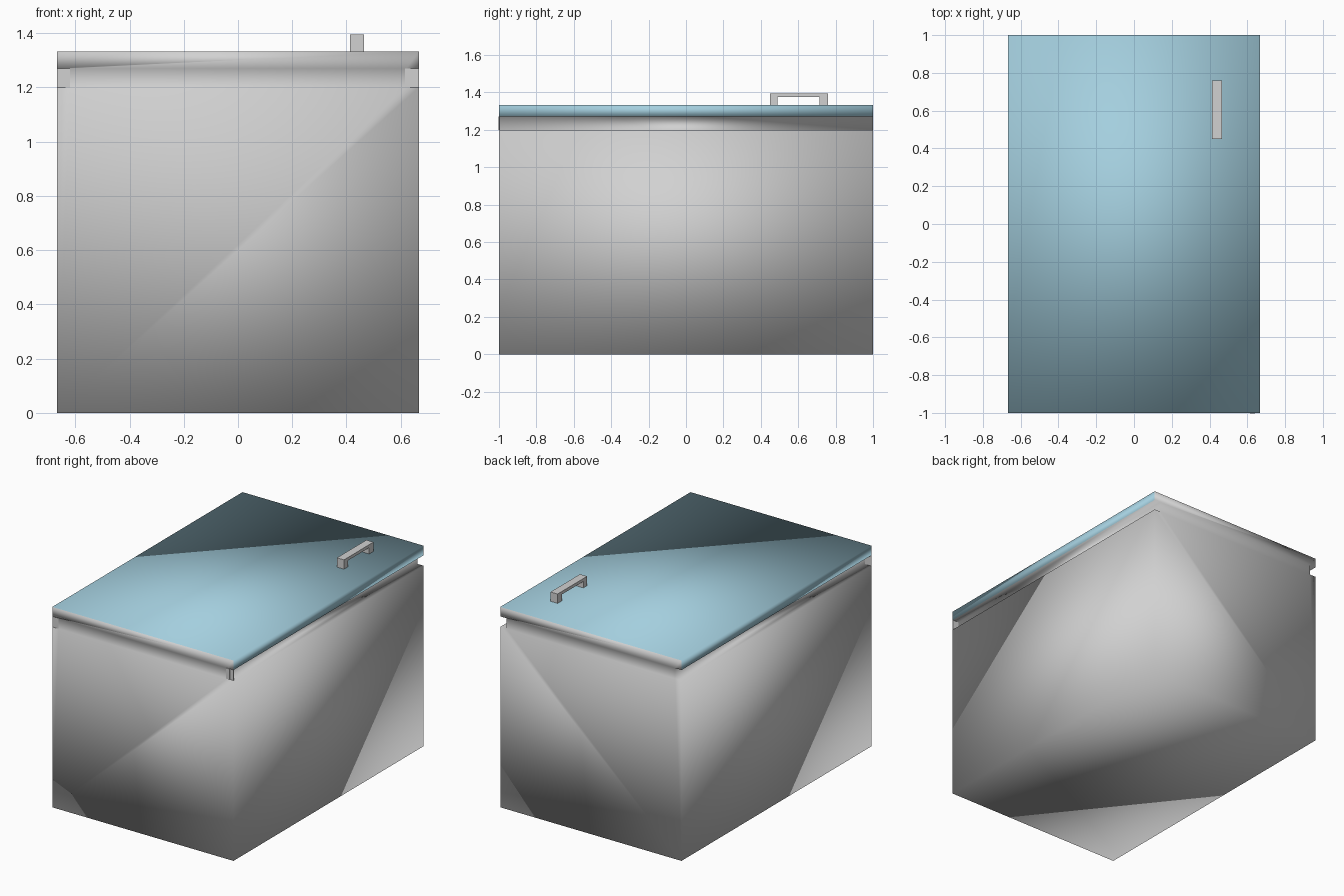
import bpy, bmesh

cube = bpy.data.objects.get("Cube")
if cube:
    bpy.data.objects.remove(cube, do_unlink=True)


def material(name, rgb):
    m = bpy.data.materials.new(name)
    m.use_nodes = True
    m.diffuse_color = (*rgb, 1)
    m.node_tree.nodes["Principled BSDF"].inputs["Base Color"].default_value = (*rgb, 1)
    return m


GREY = material("light grey", (0.64, 0.64, 0.64))
BLUE = material("pale blue", (0.37, 0.62, 0.73))

W, D = 0.667, 1.0             # half width, half depth
NECK = 0.62                   # half width inside the side grooves
LEDGE, RIM, TOP = 1.20, 1.27, 1.333


def add_object(name, bm, mats, smooth=False):
    bmesh.ops.recalc_face_normals(bm, faces=bm.faces)
    mesh = bpy.data.meshes.new(name)
    bm.to_mesh(mesh)
    bm.free()
    for m in mats:
        mesh.materials.append(m)
    for p in mesh.polygons:
        p.use_smooth = smooth
    obj = bpy.data.objects.new(name, mesh)
    bpy.context.collection.objects.link(obj)
    return obj


def extrude_profile(points, place, a, b, caps):
    """Sweep a closed profile from a to b; caps lists the end faces by index."""
    bm = bmesh.new()
    ends = [[bm.verts.new(place(p, t)) for p in points] for t in (a, b)]
    n = len(points)
    for i in range(n):
        j = (i + 1) % n
        bm.faces.new((ends[0][i], ends[0][j], ends[1][j], ends[1][i]))
    for ring in ends:
        for cap in caps:
            bm.faces.new([ring[i] for i in cap])
    return bm


def box(name, x0, x1, y0, y1, z0, z1, mat):
    bm = extrude_profile([(x0, z0), (x1, z0), (x1, z1), (x0, z1)],
                         lambda p, t: (p[0], t, p[1]), y0, y1, [range(4)])
    return add_object(name, bm, [mat])


# Chest: box with a groove under the lid on both long sides
right = [(W, 0), (W, LEDGE), (NECK, LEDGE), (NECK, RIM), (W, RIM), (W, TOP)]
profile = right + [(-x, z) for x, z in reversed(right)]
caps = [(0, 1, 2, 9, 10, 11), (2, 3, 8, 9), (3, 4, 5, 6, 7, 8)]
bm = extrude_profile(profile, lambda p, t: (p[0], t, p[1]), -D, D, caps)
bm.normal_update()
chest = add_object("chest_with_lid", bm, [GREY, BLUE], smooth=True)

# Blue on the lid top and its long edges
for p in chest.data.polygons:
    if p.center.z > RIM + 0.01 and abs(p.normal.y) < 0.5:
        p.material_index = 1

# Front ends of the grooves
for side, label in ((1, "left"), (-1, "right")):
    xs = sorted((side * NECK, side * W))
    box(label + "_groove_end", *xs, -D, -D + 0.005, LEDGE, RIM, GREY)

# Small catch on the front
box("front_catch", 0.615, 0.64, -D - 0.003, -D + 0.004, LEDGE, RIM, GREY)

# Lid handle: bridge-shaped profile
handle = [(0.45, TOP), (0.49, TOP), (0.49, 1.375), (0.715, 1.375),
          (0.715, TOP), (0.76, TOP), (0.76, 1.395), (0.45, 1.395)]
bm = extrude_profile(handle, lambda p, t: (t, p[0], p[1]), 0.413, 0.465,
                     [(0, 1, 2, 7), (2, 3, 6, 7), (3, 4, 5, 6)])
add_object("lid_handle", bm, [GREY])
